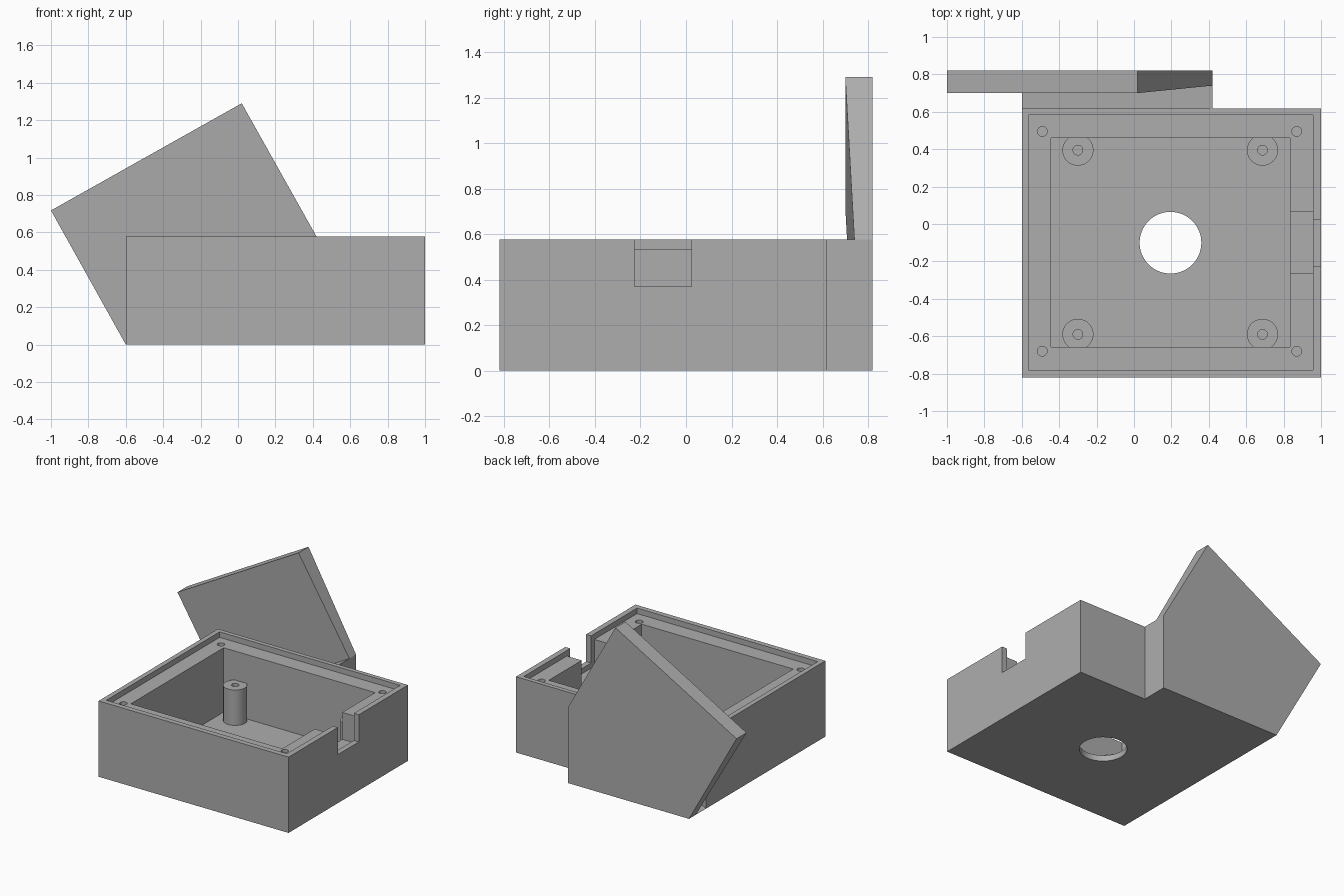
import bpy
import bmesh
import math

cube = bpy.data.objects.get("Cube")
if cube:
    bpy.data.objects.remove(cube, do_unlink=True)

grey = bpy.data.materials.new("plain_grey")
grey.use_nodes = True
COLOUR = (0.42, 0.42, 0.42, 1)
grey.diffuse_color = COLOUR
grey.node_tree.nodes["Principled BSDF"].inputs["Base Color"].default_value = COLOUR


def finish(name, bm):
    bmesh.ops.recalc_face_normals(bm, faces=bm.faces)
    mesh = bpy.data.meshes.new(name)
    bm.to_mesh(mesh)
    bm.free()
    mesh.materials.append(grey)
    obj = bpy.data.objects.new(name, mesh)
    bpy.context.collection.objects.link(obj)
    return obj


def block(name, x, y, z):
    bm = bmesh.new()
    bmesh.ops.create_cube(bm, size=1)
    for v in bm.verts:
        v.co = [a + (b - a) * (c + 0.5) for (a, b), c in zip((x, y, z), v.co)]
    return finish(name, bm)


def cylinder(name, x, y, z, radius, sides=48):
    bm = bmesh.new()
    bmesh.ops.create_cone(bm, cap_ends=True, segments=sides, radius1=radius,
                          radius2=radius, depth=z[1] - z[0])
    bmesh.ops.translate(bm, verts=bm.verts, vec=(x, y, sum(z) / 2))
    return finish(name, bm)


def prism(name, profile, front, back):
    """Extrude an x-z profile in y; front holds one y per corner."""
    bm = bmesh.new()
    a = [bm.verts.new((x, y, z)) for (x, z), y in zip(profile, front)]
    b = [bm.verts.new((x, back, z)) for x, z in profile]
    bm.faces.new(a)
    bm.faces.new(b)
    for i in range(len(a)):
        j = (i + 1) % len(a)
        bm.faces.new((a[i], a[j], b[j], b[i]))
    return finish(name, bm)


def cut(obj, cutter):
    cutter.hide_render = True
    mod = obj.modifiers.new("cut", "BOOLEAN")
    mod.operation = "DIFFERENCE"
    mod.solver = "EXACT"
    mod.object = cutter
    bpy.context.view_layer.objects.active = obj
    bpy.ops.object.modifier_apply(modifier=mod.name)
    bpy.data.objects.remove(cutter, do_unlink=True)


def smooth(obj):
    bpy.ops.object.select_all(action="DESELECT")
    obj.select_set(True)
    bpy.context.view_layer.objects.active = obj
    bpy.ops.object.shade_smooth_by_angle(angle=math.radians(30))


TOP, LEDGE, FLOOR, NOTCH = 0.577, 0.535, 0.045, 0.37
BACK = 0.617

# Open case with a recessed ledge inside the rim
case = block("case", (-0.6, 1), (-0.82, BACK), (0, TOP))
cut(case, block("ledge_cut", (-0.563, 0.958), (-0.78, 0.583), (LEDGE, 1)))
cut(case, block("cavity_cut", (-0.443, 0.833), (-0.657, 0.46), (FLOOR, 1)))

# Cable notch: wide pocket inside, narrow gap through the outer skin
cut(case, block("pocket_cut", (0.8, 0.958), (-0.265, 0.065), (NOTCH - 0.04, 1)))
cut(case, block("gap_cut", (0.9, 1.1), (-0.227, 0.025), (NOTCH, 1)))

# Round opening in the floor and screw holes in the ledge corners
cut(case, cylinder("floor_cut", 0.195, -0.1, (-0.1, 0.2), 0.165, 64))
for x in (-0.49, 0.87):
    for y in (-0.68, 0.495):
        cut(case, cylinder("screw_cut", x, y, (0.3, 0.7), 0.026, 32))
smooth(case)

# Hollow standoff posts
for side, x in (("right", -0.3), ("left", 0.687)):
    for end, y in (("front", -0.59), ("back", 0.395)):
        post = cylinder(f"post_{end}_{side}", x, y, (0.02, 0.315), 0.083)
        cut(post, cylinder("post_cut", x, y, (0.06, 0.5), 0.026, 32))
        smooth(post)

# Sloped bracket on the back of the case
low, high = (-0.6, 0), (0.42, TOP)
prism("back_bracket", [low, (0.42, 0), high], [BACK] * 3, 0.82)

# Tilted tapering panel resting on the bracket slope
prism("tilted_panel", [low, high, (0.02, 1.29), (-1, 0.717)],
      [0.74, 0.74, 0.7, 0.7], 0.82)
